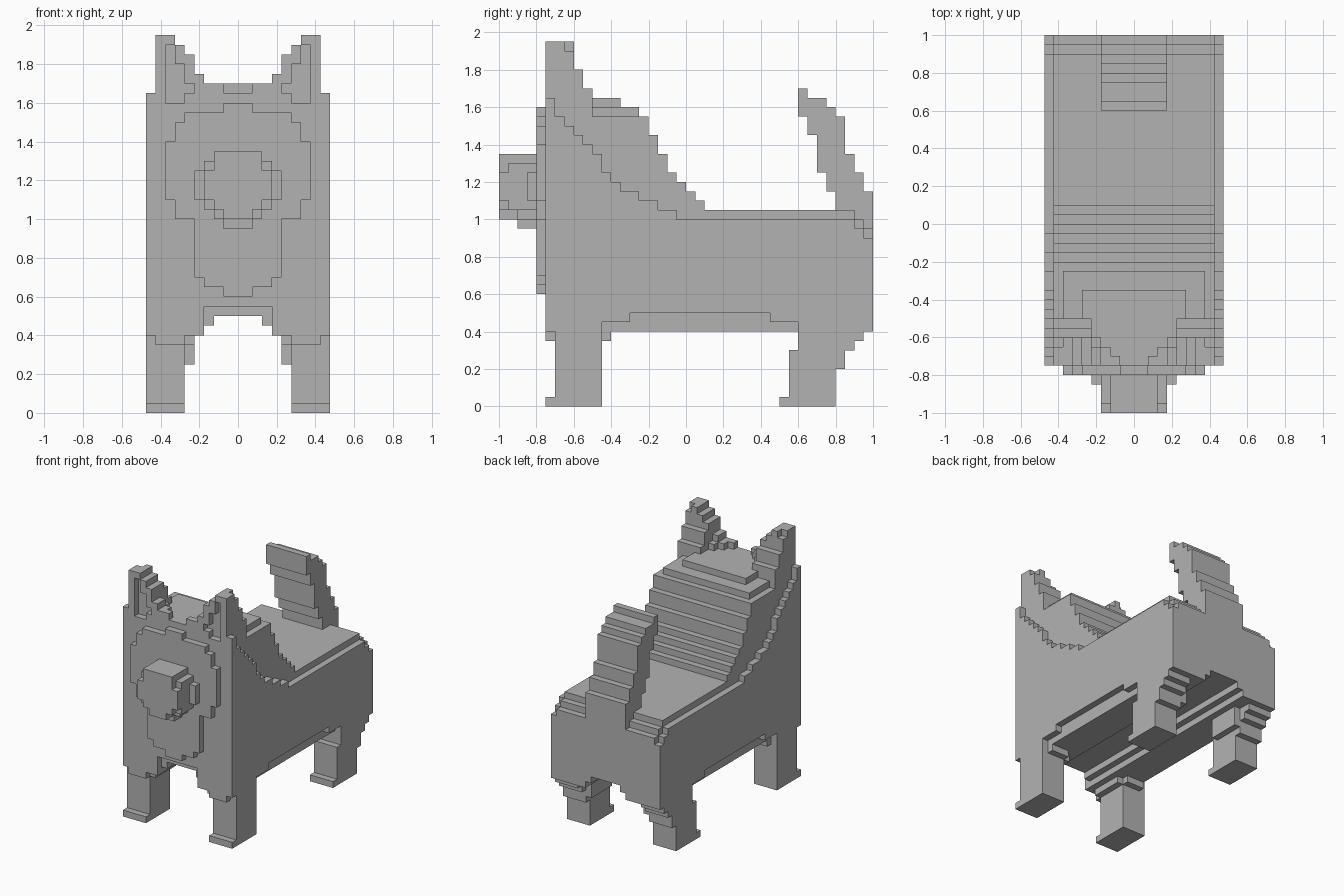
import bpy, bmesh
from mathutils import Vector

old = bpy.data.objects.get("Cube")
if old:
    bpy.data.objects.remove(old, do_unlink=True)

U = 0.05  # block size

grey = bpy.data.materials.new("plain grey")
grey.use_nodes = True
colour = (0.45, 0.45, 0.45, 1)
grey.diffuse_color = colour
grey.node_tree.nodes["Principled BSDF"].inputs["Base Color"].default_value = colour


def fill(cells, xs, ys, zs):
    """Add blocks on both sides; xs counts blocks from the middle column."""
    for x in range(xs[0], xs[1] + 1):
        for y in range(*ys):
            for z in range(*zs):
                cells.update({(x, y, z), (-x, y, z)})


def carve(cells, xs, ys, zs):
    gone = set()
    fill(gone, xs, ys, zs)
    cells -= gone


def steps(cells, xs, start, base, profile):
    """Fill a staircase from (end y, top z) pairs."""
    for end, top in profile:
        fill(cells, xs, (start, end), (base, top))
        start = end


def build(name, cells):
    """Skin the blocks with outside faces only and merge flat areas."""
    bm = bmesh.new()
    verts = {}

    def vert(p):
        if p not in verts:
            verts[p] = bm.verts.new(((p[0] - 0.5) * U, p[1] * U, p[2] * U))
        return verts[p]

    for c in sorted(cells):
        for axis in range(3):
            for side in (0, 1):
                near = list(c)
                near[axis] += 2 * side - 1
                if tuple(near) in cells:
                    continue
                ring = []
                for a, b in ((0, 0), (1, 0), (1, 1), (0, 1)):
                    p = list(c)
                    p[axis] += side
                    p[(axis + 1) % 3] += a
                    p[(axis + 2) % 3] += b
                    ring.append(vert(tuple(p)))
                bm.faces.new(ring if side else ring[::-1])
    bmesh.ops.dissolve_limit(bm, angle_limit=0.01, verts=bm.verts[:], edges=bm.edges[:])
    mesh = bpy.data.meshes.new(name)
    bm.to_mesh(mesh)
    bm.free()
    mesh.materials.append(grey)
    obj = bpy.data.objects.new(name, mesh)
    bpy.context.collection.objects.link(obj)


# Body: flank layer, then the taller middle with neck slope
body = set()
steps(body, (9, 9), -15, 8, [(-14, 33), (-13, 31), (-12, 30), (-11, 29), (-10, 28),
                             (-9, 27), (-8, 25), (-7, 24), (-5, 23), (-3, 22),
                             (-1, 21), (18, 20), (19, 19), (20, 18)])
steps(body, (0, 8), -15, 8, [(-4, 31), (-3, 29), (-2, 27), (-1, 25), (0, 24),
                             (1, 23), (2, 22), (18, 21), (19, 20), (20, 19)])
# Rounded crown
fill(body, (0, 7), (-15, -5), (31, 32))
fill(body, (0, 5), (-15, -7), (32, 33))
# Hollow belly, chest arch and lower flank edges
carve(body, (0, 3), (-15, 20), (8, 9))
carve(body, (0, 2), (-15, 20), (9, 10))
carve(body, (0, 3), (-15, -14), (9, 11))
carve(body, (9, 9), (-9, 12), (8, 9))
carve(body, (9, 9), (-6, 9), (9, 10))

# Ears: stepped shells with a hollow front
ears = set()
fill(ears, (5, 8), (-15, -10), (31, 34))
for inner, y in ((2, -15), (3, -14), (4, -13)):
    fill(ears, (inner, 8), (y, y + 1), (33, 34))
fill(ears, (4, 8), (-15, -13), (34, 35))
fill(ears, (5, 8), (-15, -11), (34, 36))
fill(ears, (5, 8), (-15, -12), (36, 37))
fill(ears, (6, 8), (-15, -12), (37, 38))
fill(ears, (7, 8), (-15, -13), (38, 39))
fill(ears, (7, 7), (-13, -12), (38, 39))
carve(ears, (7, 7), (-15, -14), (32, 38))
carve(ears, (6, 6), (-15, -14), (32, 36))
carve(ears, (5, 5), (-15, -14), (33, 34))

# Face and bib plate
face = set()
for half, low, high in ((1, 12, 32), (3, 13, 31), (4, 14, 31), (5, 20, 31),
                        (6, 20, 30), (7, 22, 28)):
    fill(face, (0, half), (-16, -15), (low, high))

# Muzzle
muzzle = set()
for half, front, low, high in ((0, -18, 19, 20), (1, -18, 19, 20), (1, -20, 20, 27),
                               (2, -20, 21, 27), (2, -18, 20, 27), (3, -20, 22, 25),
                               (3, -19, 21, 26), (4, -17, 22, 25)):
    fill(muzzle, (0, half), (front, -16), (low, high))

# Front legs with toes and shoulder edges
front_legs = set()
fill(front_legs, (6, 9), (-14, -9), (0, 8))
fill(front_legs, (6, 9), (-15, -14), (0, 1))
fill(front_legs, (6, 8), (-15, -14), (7, 8))
fill(front_legs, (6, 8), (-9, -8), (7, 8))
fill(front_legs, (5, 5), (-14, -9), (7, 8))

# Hind legs with toes and stepped thighs
hind_legs = set()
fill(hind_legs, (6, 9), (12, 16), (0, 8))
fill(hind_legs, (6, 9), (11, 12), (0, 6))
fill(hind_legs, (6, 9), (10, 11), (0, 1))
fill(hind_legs, (5, 5), (12, 17), (5, 8))
for y, low in ((16, 4), (17, 6), (18, 7)):
    fill(hind_legs, (6, 9), (y, y + 1), (low, 8))

# Tail: a leaning stack, given as (front, back, bottom, top)
tail = set()
for front, back, low, high in ((16, 20, 19, 23), (15, 19, 23, 25), (14, 18, 25, 27),
                               (14, 17, 27, 29), (13, 17, 29, 31), (12, 16, 31, 32),
                               (12, 15, 32, 33), (12, 13, 33, 34)):
    fill(tail, (0, 3), (front, back), (low, high))

for name, cells in (("body", body), ("ears", ears), ("face_plate", face),
                    ("muzzle", muzzle), ("front_legs", front_legs),
                    ("hind_legs", hind_legs), ("tail", tail)):
    build(name, cells)
